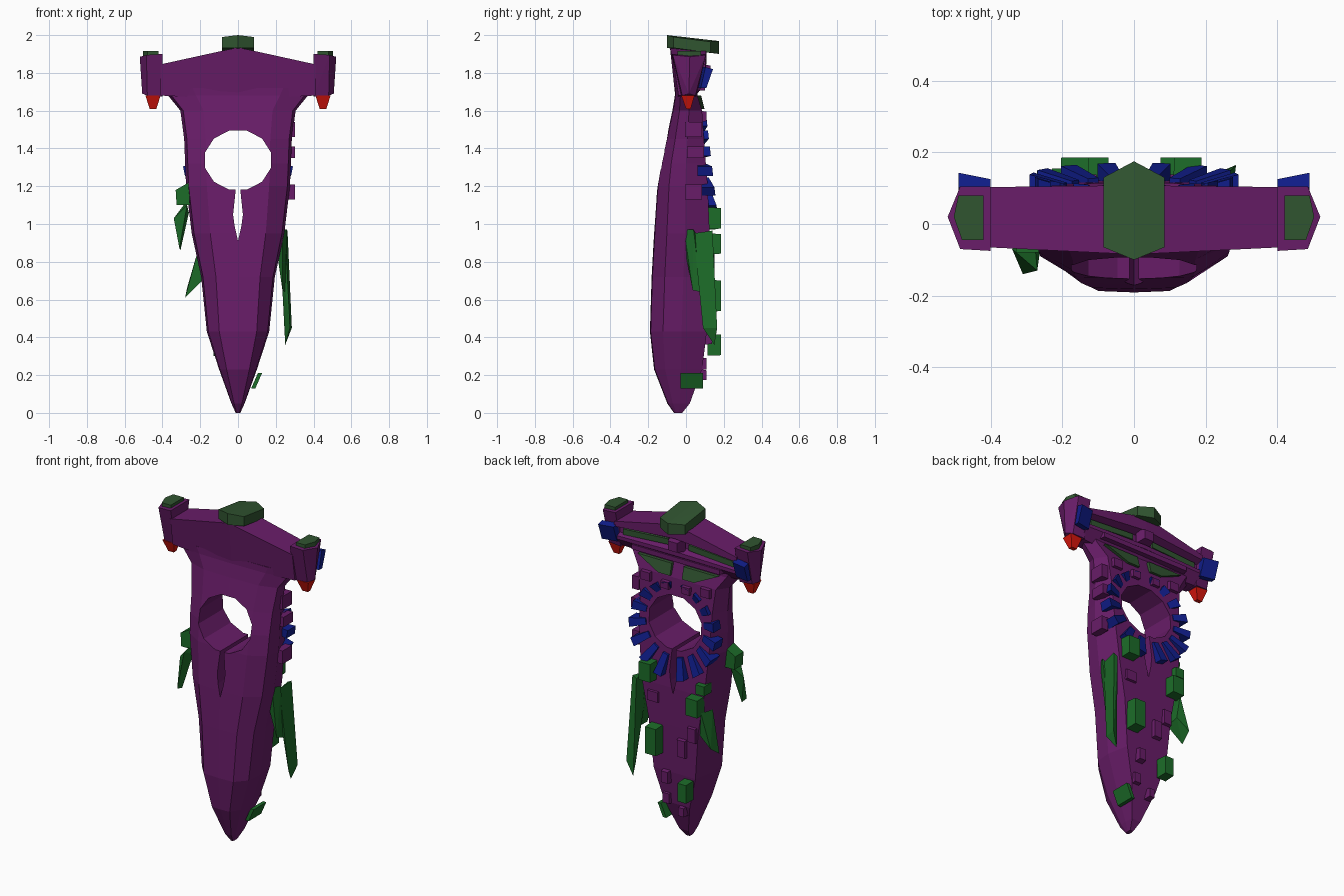
import bpy, bmesh, math
from mathutils import Vector

if "Cube" in bpy.data.objects:
    bpy.data.objects.remove(bpy.data.objects["Cube"])


def mat(name, c):
    m = bpy.data.materials.new(name)
    m.diffuse_color = (*c, 1)
    m.use_nodes = True
    m.node_tree.nodes["Principled BSDF"].inputs["Base Color"].default_value = m.diffuse_color
    return m


PURPLE = mat("purple", (0.14, 0.012, 0.14))
GREEN = mat("green", (0.012, 0.15, 0.022))
DARK = mat("dark_green", (0.03, 0.09, 0.03))
BLUE = mat("blue", (0.005, 0.012, 0.25))
RED = mat("red", (0.7, 0.008, 0.004))


def finish(name, bm, m):
    bmesh.ops.recalc_face_normals(bm, faces=bm.faces)
    me = bpy.data.meshes.new(name)
    bm.to_mesh(me)
    bm.free()
    me.materials.append(m)
    ob = bpy.data.objects.new(name, me)
    bpy.context.collection.objects.link(ob)
    return ob


def solid(name, pts, m, both=False):
    """Convex solid around points, optionally repeated on the other side."""
    for s in ((1, -1) if both else (1,)):
        bm = bmesh.new()
        for x, y, z in pts:
            bm.verts.new((x * s, y, z))
        bmesh.ops.convex_hull(bm, input=bm.verts)
        bmesh.ops.dissolve_limit(bm, angle_limit=0.02, verts=bm.verts, edges=bm.edges)
        ob = finish(name, bm, m)
    return ob


def box(name, c, d, m, top=1.0, both=False):
    """Box whose outer (+y) face can be tapered."""
    pts = [(c[0] + i * d[0] / 2 * (top if j > 0 else 1), c[1] + j * d[1] / 2,
            c[2] + k * d[2] / 2 * (top if j > 0 else 1))
           for i in (-1, 1) for j in (-1, 1) for k in (-1, 1)]
    return solid(name, pts, m, both)


def loft(name, rings, m):
    bm = bmesh.new()
    vs = [[bm.verts.new(p) for p in r] for r in rings]
    n = len(vs[0])
    for a, b in zip(vs, vs[1:]):
        for i in range(n):
            bm.faces.new((a[i], a[(i + 1) % n], b[(i + 1) % n], b[i]))
    bm.faces.new(vs[0])
    bm.faces.new(vs[-1])
    return finish(name, bm, m)


# Main hull: z, half width, front y, back y
SECTIONS = [(0, .012, -.06, -.02), (.05, .035, -.095, .02), (.23, .10, -.165, .085),
            (.43, .165, -.187, .11), (.72, .195, -.178, .12), (.95, .245, -.165, .125),
            (1.2, .275, -.148, .115), (1.32, .28, -.13, .105), (1.45, .285, -.1, .095),
            (1.6, .305, -.068, .085), (1.68, .37, -.055, .06), (1.72, .4, -.055, .06)]
rings = []
for z, w, f, b in SECTIONS:
    half = [(.6 * w, f), (.95 * w, f + .22 * (b - f)), (w, f + .55 * (b - f)), (.85 * w, b)]
    rings.append([(0, f - .004, z)] + [(x, y, z) for x, y in half] + [(0, b, z)]
                 + [(-x, y, z) for x, y in reversed(half)])
hull = loft("hull", rings, PURPLE)

# Round window and slot cut through the hull
window = [(.18 * math.cos(math.radians(a)), .162 * math.sin(math.radians(a)) + 1.338)
          for a in range(15, 375, 30)]
slot = [(.008, 1.22), (.026, 1.05), (.018, .99), (0, .91), (-.018, .99), (-.026, 1.05), (-.008, 1.22)]
for poly in (window, slot):
    cut = loft("cutter", [[(x, y, z) for x, z in poly] for y in (-.4, .4)], PURPLE)
    cut.hide_render = True
    mod = hull.modifiers.new("cut", 'BOOLEAN')
    mod.object, mod.operation, mod.solver = cut, 'DIFFERENCE', 'EXACT'
    bpy.context.view_layer.objects.active = hull
    bpy.ops.object.modifier_apply(modifier=mod.name)
    bpy.data.objects.remove(cut)

# Cross wing with a groove along its back
MID = [(-.085, 1.935), (-.055, 1.66), (.04, 1.66), (.095, 1.74), (.095, 1.765), (.06, 1.785),
       (.06, 1.83), (.108, 1.85), (.108, 1.935)]
END = [(-.065, 1.845), (-.04, 1.68), (.04, 1.68), (.09, 1.735), (.09, 1.755), (.06, 1.765),
       (.06, 1.80), (.103, 1.815), (.103, 1.845)]
loft("wing", [[(x, y, z) for y, z in p] for x, p in ((-.41, END), (0, MID), (.41, END))], PURPLE)

# Strips in the groove, lower back panels, centre block
solid("groove_strip", [(x, y, z + dz) for x, z in ((.07, 1.8), (.37, 1.78))
                       for y in (.05, .075) for dz in (-.016, .018)], DARK, True)
solid("back_panel", [(x, y + (z - 1.6) * -.25, z) for x, z in
                     ((.04, 1.61), (.12, 1.61), (.27, 1.68), (.04, 1.68))
                     for y in (.05, .10)], DARK, True)
box("back_block", (0, .1, 1.81), (.09, .06, .08), PURPLE, .7)
box("wing_ledge", (0, .07, 1.72), (.62, .06, .03), PURPLE, .95)

# Top bridge
HEX = [(0, -.10), (.085, -.065), (.085, .13), (0, .175), (-.085, .13), (-.085, -.065)]
solid("bridge", [(x, y, (1.932 if k == 0 else 2.0) - max(0, y + .05) * .14 - (abs(x) * .12 if k else 0))
                 for x, y in HEX for k in (0, 1)], DARK)

# Wing tip pods with caps, nozzles and fins
solid("pod", [(.4, -.075, 1.9), (.4, .105, 1.9), (.485, .105, 1.895), (.52, .02, 1.885),
              (.485, -.07, 1.895), (.4, -.025, 1.675), (.4, .055, 1.675), (.48, .05, 1.68),
              (.507, .015, 1.69), (.48, -.02, 1.68)], PURPLE, True)
solid("pod_cap", [(x, y, z) for z in (1.885, 1.917) for x, y in
                  ((.42, -.045), (.42, .08), (.49, .08), (.503, .02), (.48, -.045))], DARK, True)
solid("pod_nozzle", [(x, y, 1.68) for x in (.41, .49) for y in (-.025, .045)]
      + [(x, y, 1.61) for x in (.432, .468) for y in (0, .025)], RED, True)
solid("pod_fin", [(x, y + (x - .4) * .2, z) for x in (.4, .49) for y, z in
                  ((.06, 1.72), (.09, 1.72), (.125, 1.82), (.085, 1.83))], BLUE, True)

# Radial blocks around the back of the window
for i in range(8):
    a = math.radians(-76 + i * 21.5)
    s, c = math.sin(a), math.cos(a)
    r0, r1 = .195, .285 + .035 * max(0, -s) - .05 * max(0, s)
    pts = []
    for r, w, drop in ((r0, .018, .025), (r1, .026, 0)):
        for t in (-w, w):
            x, z = c * r - s * t, 1.338 + s * r + c * t
            out = .165 - (z - 1.07) * .115 - drop
            pts += [(x, .06, z), (x, out, z)]
    solid("window_block", pts, BLUE, True)

# Green boxes on the back
for x, z, w, h in ((.15, 1.03, .08, .115), (-.165, .895, .08, .11), (.11, .62, .075, .17),
                   (-.1, .36, .06, .115), (-.2, 1.0, .06, .06)):
    y = .15 if z != 1.0 else .12
    box("back_box", (x, y, z), (w, .07, h), GREEN, .95)

# Right side blades
solid("right_blade_inner", [(.235, -.01, .97), (.26, .04, .97), (.205, -.005, .86), (.235, .035, .65),
                            (.25, .08, .64), (.215, .08, .9)], GREEN)
solid("right_blade_outer", [(.25, .04, .95), (.262, .14, .965), (.235, .14, .95), (.285, .165, .45),
                            (.275, .09, .45), (.25, .15, .36), (.255, .12, .42), (.225, .06, .85)], GREEN)
solid("right_low_plate", [(x + dx, y, z) for x, z in ((.07, .13), (.105, .21))
                          for dx in (0, .022) for y in (-.03, .09)], GREEN)

# Left side blades
solid("left_box", [(x, y, z) for x, z in ((-.33, 1.18), (-.26, 1.22), (-.255, 1.1), (-.325, 1.1))
                   for y in (-.08, .0)], GREEN)
solid("left_blade_upper", [(-.27, -.13, 1.1), (-.28, -.02, 1.11), (-.34, -.07, 1.03), (-.31, -.14, .87),
                           (-.305, -.1, .86), (-.26, -.06, 1.06)], GREEN)
solid("left_blade_lower", [(-.215, .05, .85), (-.205, .15, .86), (-.28, .08, .61), (-.27, .15, .66),
                           (-.19, .06, .7), (-.19, .14, .72)], GREEN)

# Purple surface blocks on the sides and back
for z, h, y in ((1.17, .08, .04), (1.38, .06, .05), (1.5, .08, .04)):
    box("side_block", (.28, y, z), (.045, .09, h), PURPLE)
for x, z, w, h in ((.2, 1.57, .07, .06), (.07, 1.55, .06, .05), (.13, .87, .08, .07), (-.06, .6, .06, .12),
                   (.05, .4, .05, .08), (-.13, .7, .06, .1), (.06, .26, .05, .07), (-.04, .2, .04, .06)):
    for s in ((1, -1) if z > 1.5 else (1,)):
        yb = .085 if z > 1.5 or z < .3 else .115
        box("back_plate", (x * s, yb, z), (w, .045, h), PURPLE, .85)
